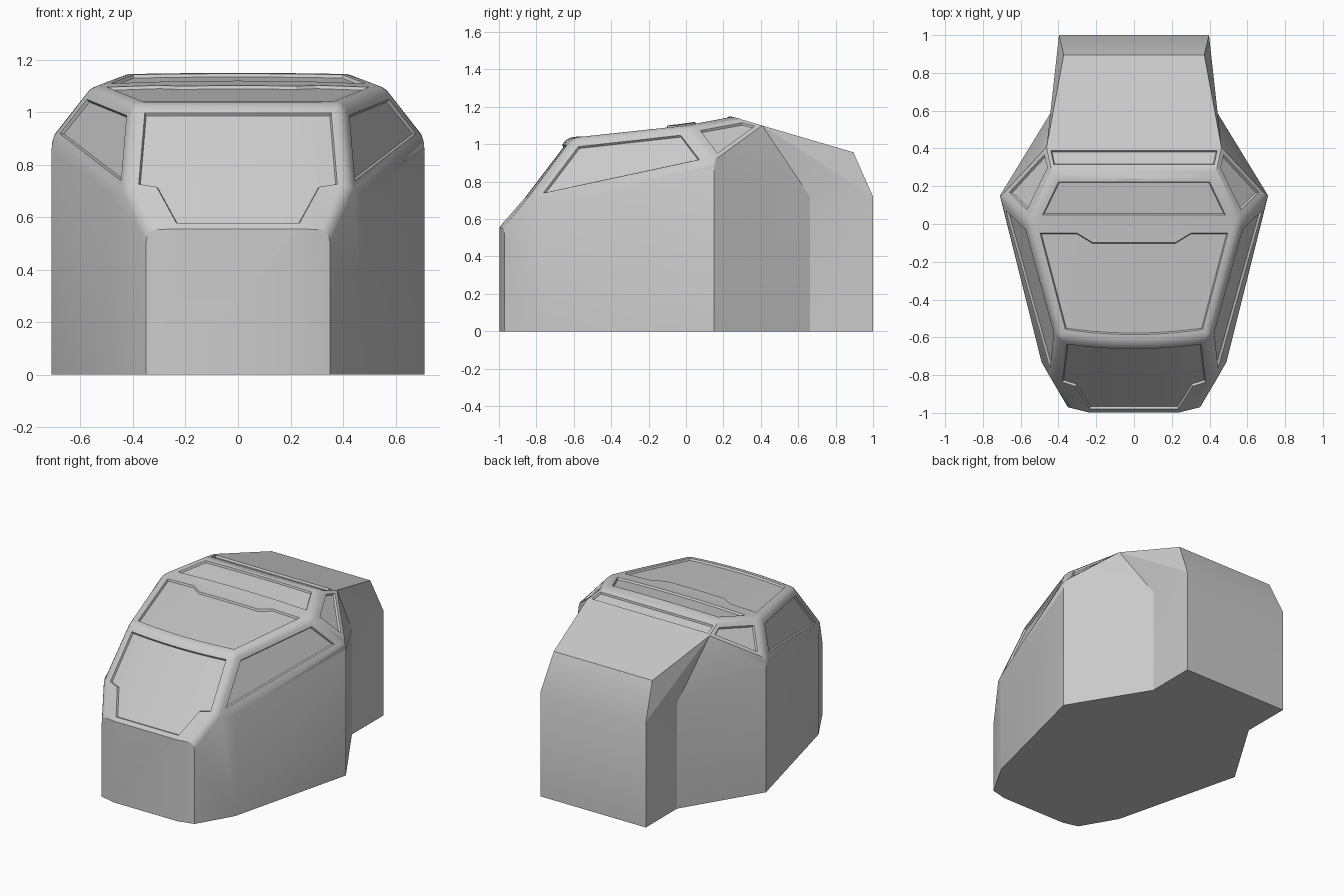
import bpy, bmesh, math
from mathutils import Vector

if "Cube" in bpy.data.objects:
    bpy.data.objects.remove(bpy.data.objects["Cube"])

# Right-hand corner points; lower-case names are the same corners on the ground
P = {
    "N": (.24, -.997, .555), "G": (.35, -.97, .55), "H": (.49, -.73, .69),
    "S": (.71, .15, .85), "K": (.396, .663, .72), "Q": (.397, 1.0, .72),
    "P": (.372, .895, .957), "A": (.40, -.60, 1.035), "B": (.427, -.84, .72),
    "C": (.56, 0, 1.10), "D": (.708, .145, .91), "E": (.43, .27, 1.148),
    "F": (.463, .407, 1.10),
}
for k in "NGHSKQ":
    P[k.lower()] = (P[k][0], P[k][1], 0)

bm = bmesh.new()
V = {(k, s): bm.verts.new((s * p[0], p[1], p[2])) for k, p in P.items() for s in (1, -1)}

ROOF, SCREEN, REAR, SIDE = 1, 2, 3, 4


def centre(path, tag=0):
    """Face that spans both sides of the body."""
    f = bm.faces.new([V[k, 1] for k in path] + [V[k, -1] for k in reversed(path)])
    f.material_index = tag


def sides(path, tag=0):
    """Mirrored pair of faces."""
    for s in (1, -1):
        f = bm.faces.new([V[k, s] for k in path])
        f.material_index = tag


# Faces across the middle: nose, glass panels, rear deck, tail, floor
centre("nN")
centre("NGBA", SCREEN)
centre("AC", ROOF)
centre("CE", REAR)
centre("EF", REAR)
for path in ("FP", "PQ", "Qq", "nghskq"):
    centre(path)

# Side walls, shoulder strip, side windows and rear quarters
sides("ABDC", SIDE)
sides("CDFE", SIDE)
for path in ("ngGN", "ghHBG", "hsSH", "BHSD", "DSF", "SKF", "skKS", "kqQK", "KQF", "FQP"):
    sides(path)
bmesh.ops.recalc_face_normals(bm, faces=bm.faces[:])

# Rounded canopy pillars and bars
ridges = [bm.edges.get((V[a, 1], V[a, -1])) for a in "ACE"]
ridges += [bm.edges.get((V[a, s], V[b, s])) for a, b in ("AB", "AC", "CD", "CE", "BG") for s in (1, -1)]
bmesh.ops.bevel(bm, geom=ridges, offset=.03, offset_type='OFFSET', segments=3,
                profile=.5, affect='EDGES', clamp_overlap=False, material=0)

# Glass panels: a flat border, then a sunken pane
panes = {t: [f for f in bm.faces if f.material_index == t] for t in (ROOF, SCREEN, REAR, SIDE)}
for tag, faces in panes.items():
    bmesh.ops.inset_individual(bm, faces=faces, thickness=.024 if tag == SIDE else .018,
                               use_even_offset=True)
for f in panes[SCREEN]:
    for v in f.verts:                       # stepped lower corners of the windscreen
        if v.co.z < .65:
            s = math.copysign(1, v.co.x)
            v.co = (s * .31, -.855, .715) if abs(v.co.x) > .265 else (s * .235, -.978, .578)
for faces in panes.values():
    bmesh.ops.inset_individual(bm, faces=faces, thickness=.006, depth=-.012, use_even_offset=True)

# Slice roof and windscreen lengthwise so they can be curved
for x in (-.30, -.22, -.11, 0, .11, .22, .30):
    faces = [f for f in bm.faces
             if f.calc_center_median().z > .56 and f.calc_center_median().y < .26]
    geom = set(faces)
    for f in faces:
        geom.update(f.edges)
        geom.update(f.verts)
    bmesh.ops.bisect_plane(bm, geom=list(geom), plane_co=(x, 0, 0), plane_no=(1, 0, 0), dist=1e-5)


def clamp(t):
    return max(0, min(1, t))


for v in bm.verts:
    x, y, z = v.co
    # notch in the rear edge of the roof pane
    if z > 1.03 and -.09 < y < -.045 and abs(x) < .25:
        v.co += Vector((0, -.048, -.005))
    # bulge of the windscreen and crown of the roof
    v.co.y -= .035 * clamp(1 - (x / .4) ** 2) * clamp((z - .55) / .485) * clamp(-y / .58)
    if z > 1.0 and y < .25:
        v.co.z += .012 * clamp(1 - (x / .5) ** 2) * clamp(1 - abs(y) / .5)

for f in bm.faces:
    f.material_index = 0
me = bpy.data.meshes.new("cab_body")
bm.to_mesh(me)
bm.free()
body = bpy.data.objects.new("cab_body", me)
bpy.context.collection.objects.link(body)
bpy.context.view_layer.objects.active = body
body.select_set(True)
bpy.ops.object.shade_smooth_by_angle(angle=math.radians(24))
